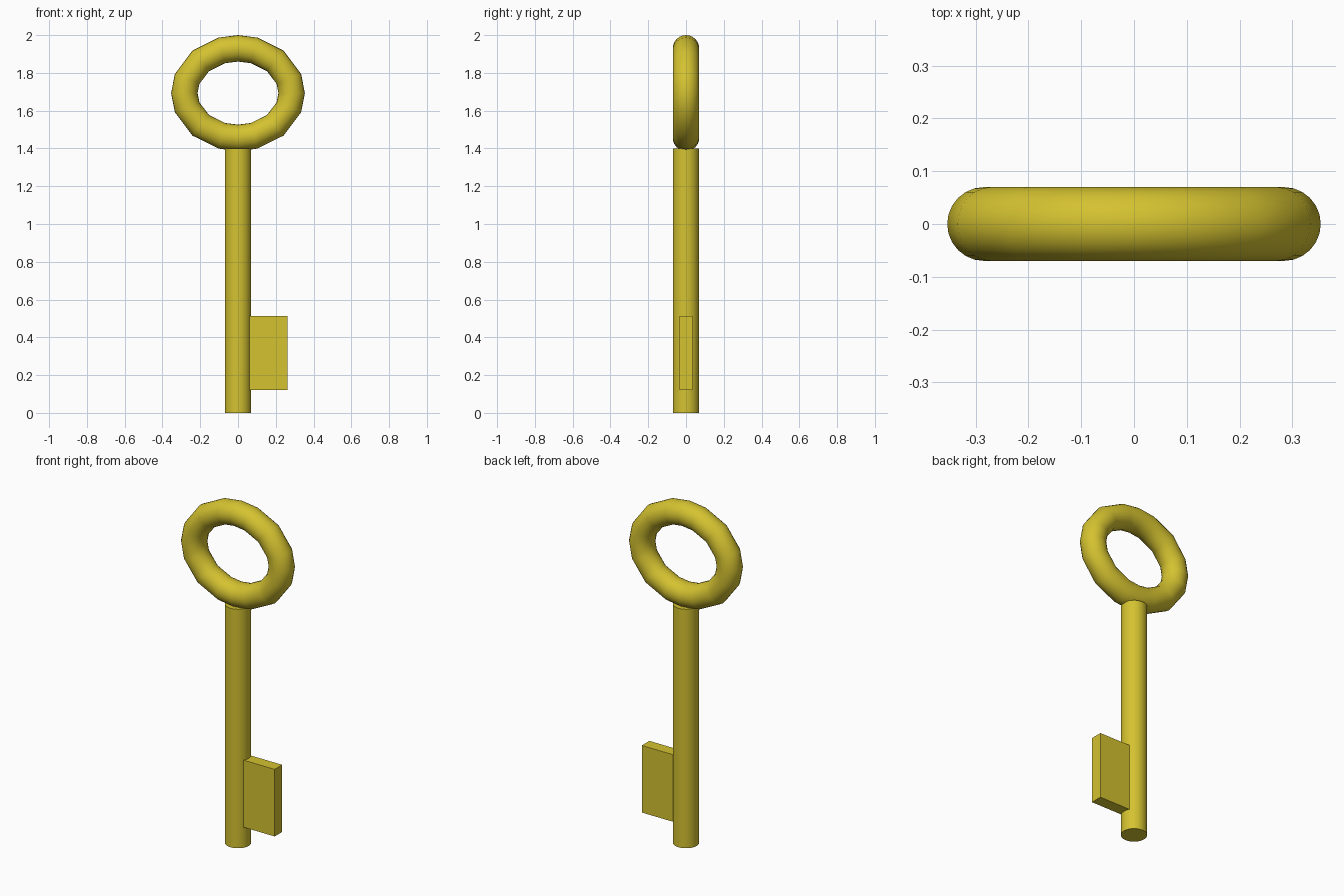
import bpy, bmesh
from math import sin, cos, radians, tau

if "Cube" in bpy.data.objects:
    bpy.data.objects.remove(bpy.data.objects["Cube"])

gold = bpy.data.materials.new("gold")
gold.diffuse_color = (0.66, 0.54, 0.03, 1)
gold.use_nodes = True
gold.node_tree.nodes["Principled BSDF"].inputs["Base Color"].default_value = gold.diffuse_color


def sweep_ring(name, a, b, r, cz, quarter, sides=24):
    """Round tube swept around an upright ellipse, with a coarse set of path angles."""
    angles = [radians(q + 90 * k if k % 2 == 0 else 90 * (k + 1) - p)
              for k in range(4) for q, p in zip(quarter, [90] + quarter[:0:-1])]
    bm = bmesh.new()
    rings = []
    for t in angles:
        nx, nz = cos(t) / a, sin(t) / b
        length = (nx * nx + nz * nz) ** 0.5
        nx, nz = nx / length, nz / length
        ring = []
        for j in range(sides):
            s = tau * j / sides
            d = r * cos(s)
            ring.append(bm.verts.new((a * cos(t) + d * nx, r * sin(s),
                                      cz + b * sin(t) + d * nz)))
        rings.append(ring)
    for i, ring in enumerate(rings):
        nxt = rings[(i + 1) % len(rings)]
        for j in range(sides):
            k = (j + 1) % sides
            bm.faces.new((ring[j], ring[k], nxt[k], nxt[j]))
    bmesh.ops.recalc_face_normals(bm, faces=bm.faces)
    mesh = bpy.data.meshes.new(name)
    bm.to_mesh(mesh)
    bm.free()
    for p in mesh.polygons:
        p.use_smooth = True
    mesh.materials.append(gold)
    obj = bpy.data.objects.new(name, mesh)
    bpy.context.collection.objects.link(obj)


# Oval handle ring
sweep_ring("handle_ring", 0.284, 0.237, 0.07, 1.693, [0, 18.5, 46, 72.5])

# Round shaft
bpy.ops.mesh.primitive_cylinder_add(vertices=32, radius=0.07, depth=1.4, location=(0, 0, 0.7))
shaft = bpy.context.object
shaft.name = "shaft"
bpy.ops.object.shade_smooth_by_angle(angle=radians(40))
shaft.data.materials.append(gold)

# Flat key bit
x0, x1, z0, z1 = 0.055, 0.262, 0.12, 0.513
bpy.ops.mesh.primitive_cube_add(size=1, location=((x0 + x1) / 2, 0, (z0 + z1) / 2))
bit = bpy.context.object
bit.name = "key_bit"
bit.scale = (x1 - x0, 0.07, z1 - z0)
bpy.ops.object.transform_apply(location=False, rotation=False, scale=True)
bit.data.materials.append(gold)
